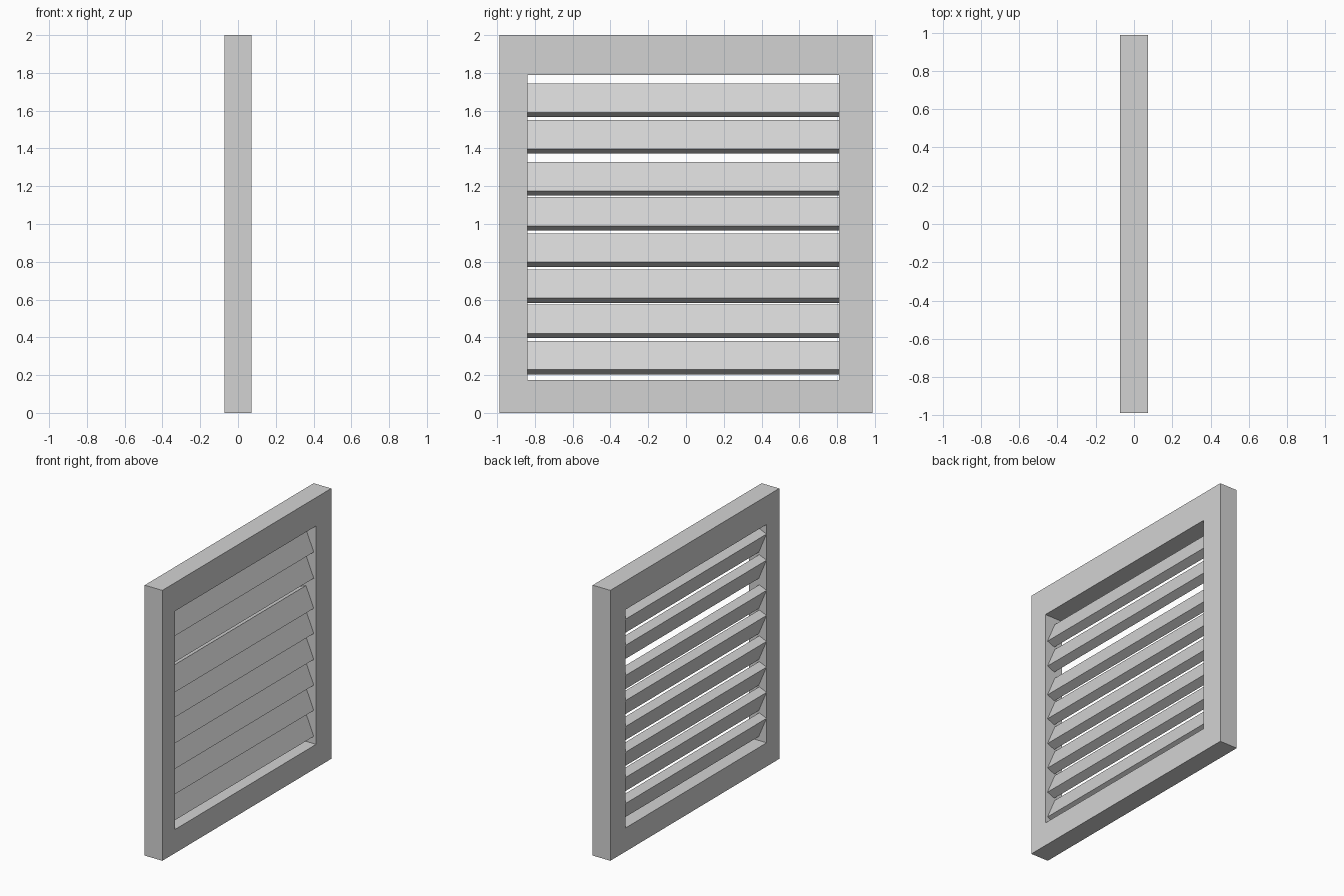
import bpy
import bmesh
from mathutils import Vector, Matrix
from math import radians

cube = bpy.data.objects.get("Cube")
if cube:
    bpy.data.objects.remove(cube, do_unlink=True)

# One painted grey for the whole vent
grey = bpy.data.materials.new("light_grey")
grey.use_nodes = True
colour = (0.65, 0.65, 0.65, 1)
grey.diffuse_color = colour
grey.node_tree.nodes["Principled BSDF"].inputs["Base Color"].default_value = colour

HALF_DEPTH, HALF_WIDTH, HEIGHT = 0.072, 0.987, 2.0
Y0, Y1, Z0, Z1 = -0.84, 0.81, 0.175, 1.79     # opening


def make_object(name, bm):
    mesh = bpy.data.meshes.new(name)
    bmesh.ops.recalc_face_normals(bm, faces=bm.faces)
    bm.to_mesh(mesh)
    bm.free()
    mesh.materials.append(grey)
    obj = bpy.data.objects.new(name, mesh)
    bpy.context.collection.objects.link(obj)
    return obj


def rectangle(y0, y1, z0, z1):
    return [(y0, z0), (y1, z0), (y1, z1), (y0, z1)]


# Frame: outer and inner loops on both faces, bridged into a closed ring
bm = bmesh.new()
outer = rectangle(-HALF_WIDTH, HALF_WIDTH, 0, HEIGHT)
inner = rectangle(Y0, Y1, Z0, Z1)
loops = [[bm.verts.new((x, y, z)) for y, z in loop]
         for x, loop in ((HALF_DEPTH, outer), (HALF_DEPTH, inner),
                         (-HALF_DEPTH, inner), (-HALF_DEPTH, outer))]
for a, b in zip(loops, loops[1:] + loops[:1]):
    for i in range(4):
        j = (i + 1) % 4
        bm.faces.new((a[i], a[j], b[j], b[i]))
make_object("frame", bm)

# Slats: tilted boards spanning the opening, lower edge towards +x
slat_heights = [0.292, 0.484, 0.671, 0.861, 1.053, 1.2385, 1.4615, 1.655]
for number, z in enumerate(slat_heights, 1):
    bm = bmesh.new()
    place = (Matrix.Translation((-0.009, (Y0 + Y1) / 2, z))
             @ Matrix.Rotation(radians(-22.8), 4, "Y")
             @ Matrix.Diagonal(Vector((0.065, Y1 - Y0, 0.165, 1))))
    bmesh.ops.create_cube(bm, size=1, matrix=place)
    make_object(f"slat_{number}", bm)
